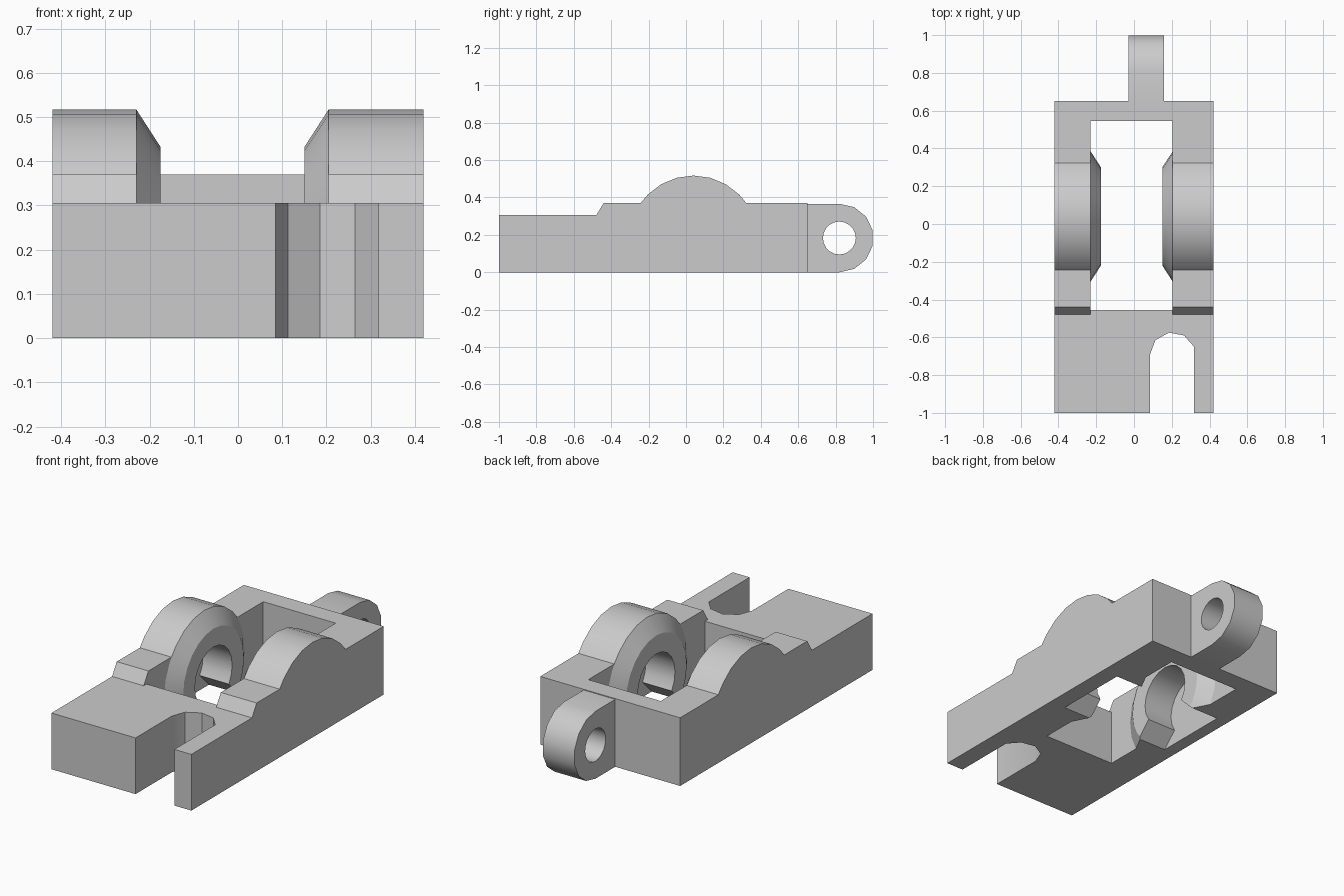
import bpy, bmesh, math
from mathutils import Vector

cube = bpy.data.objects.get("Cube")
if cube:
    bpy.data.objects.remove(cube)

grey = bpy.data.materials.new("plain grey")
grey.use_nodes = True
grey.diffuse_color = (0.6, 0.6, 0.6, 1)
grey.node_tree.nodes["Principled BSDF"].inputs["Base Color"].default_value = (0.6, 0.6, 0.6, 1)

MID = -0.0125            # centre plane between the cheeks
CY, CZ = 0.04, 0.172     # axle centre
R_DOME, R_TIP, R_BORE = 0.345, 0.26, 0.16


def finish(name, bm):
    bmesh.ops.recalc_face_normals(bm, faces=bm.faces)
    me = bpy.data.meshes.new(name)
    bm.to_mesh(me)
    bm.free()
    me.materials.append(grey)
    ob = bpy.data.objects.new(name, me)
    bpy.context.collection.objects.link(ob)
    return ob


def prism(name, outline, axis, lo, hi):
    """Extrude a 2D outline: (y, z) along X or (x, y) along Z."""
    bm = bmesh.new()
    pts = [(lo, a, b) if axis == "X" else (a, b, lo) for a, b in outline]
    face = bm.faces.new([bm.verts.new(p) for p in pts])
    top = bmesh.ops.extrude_face_region(bm, geom=[face])
    move = Vector((hi - lo, 0, 0)) if axis == "X" else Vector((0, 0, hi - lo))
    bmesh.ops.translate(bm, vec=move, verts=[v for v in top["geom"] if isinstance(v, bmesh.types.BMVert)])
    return finish(name, bm)


def box(name, x0, x1, y0, y1, z0, z1):
    return prism(name, [(x0, y0), (x1, y0), (x1, y1), (x0, y1)], "Z", z0, z1)


def arc(cy, cz, r, a0, a1, n):
    steps = [math.radians(a0 + (a1 - a0) * i / n) for i in range(n + 1)]
    return [(cy + r * math.cos(a), cz + r * math.sin(a)) for a in steps]


def turned(name, rings, n=24):
    """Solid of revolution about the axle, from (x, radius) rings."""
    bm = bmesh.new()
    loops = [[bm.verts.new((x, y, z)) for y, z in arc(CY, CZ, r, 0, 360, n)[:-1]] for x, r in rings]
    bm.faces.new(loops[0])
    bm.faces.new(loops[-1])
    for a, b in zip(loops, loops[1:]):
        for i in range(n):
            j = (i + 1) % n
            bm.faces.new((a[i], a[j], b[j], b[i]))
    return finish(name, bm)


def combine(target, tool, operation="DIFFERENCE"):
    tool.hide_render = True
    mod = target.modifiers.new("combine", "BOOLEAN")
    mod.operation, mod.solver, mod.object = operation, "EXACT", tool
    bpy.context.view_layer.objects.active = target
    bpy.ops.object.modifier_apply(modifier=mod.name)
    bpy.data.objects.remove(tool)


def smooth(ob):
    bpy.ops.object.select_all(action="DESELECT")
    ob.select_set(True)
    bpy.context.view_layer.objects.active = ob
    bpy.ops.object.shade_smooth_by_angle(angle=math.radians(28))


# Body: side profile with domed cheeks
half = math.sqrt(R_DOME ** 2 - (0.37 - CZ) ** 2)
profile = [(-1, 0), (0.65, 0), (0.65, 0.37), (CY + half, 0.37)]
profile += arc(CY, CZ, R_DOME, 45, 135, 6)
profile += [(CY - half, 0.37), (-0.44, 0.37), (-0.48, 0.305), (-1, 0.305)]
body = prism("body", profile, "X", -0.42, 0.42)

# Central window, and the flat front bridge between the ramps
combine(body, box("window_cutter", -0.23, 0.205, -0.455, 0.545, -0.2, 0.8))
combine(body, box("bridge_cutter", -0.23, 0.205, -0.6, -0.40, 0.305, 0.8))

# Round-ended slot in the front
slot = [(0.085, -1.2), (0.318, -1.2), (0.318, -0.65), (0.265, -0.59),
        (0.185, -0.575), (0.113, -0.615), (0.085, -0.69)]
combine(body, prism("slot_cutter", slot, "Z", -0.2, 0.6))

# Tapered bosses on the inner faces of both cheeks
for side in (-1, 1):
    rings = [(MID + side * d, r) for d, r in ((0.29, 0.30), (0.2175, R_DOME), (0.1625, R_TIP))]
    combine(body, turned("boss", rings), "UNION")
combine(body, box("floor_cutter", -1, 1, -2, 2, -1, 0))

# Blind axle sockets with flared openings at the bottom
keyhole = arc(CY, CZ, R_BORE, -35, 215, 14) + [(CY - 0.26, -0.05), (CY + 0.26, -0.05)]
for side in (-1, 1):
    xs = sorted((MID + side * 0.10, MID + side * 0.3375))
    combine(body, prism("socket_cutter", keyhole, "X", *xs))
smooth(body)

# Rear lug with a cross hole
lug_outline = [(0.65, 0)] + arc(0.82, 0.183, 0.183, -90, 90, 7) + [(0.65, 0.366)]
lug = prism("rear_lug", lug_outline, "X", -0.03, 0.16)
combine(lug, prism("lug_hole_cutter", arc(0.82, 0.183, 0.088, 0, 360, 20)[:-1], "X", -0.2, 0.4))
smooth(lug)
